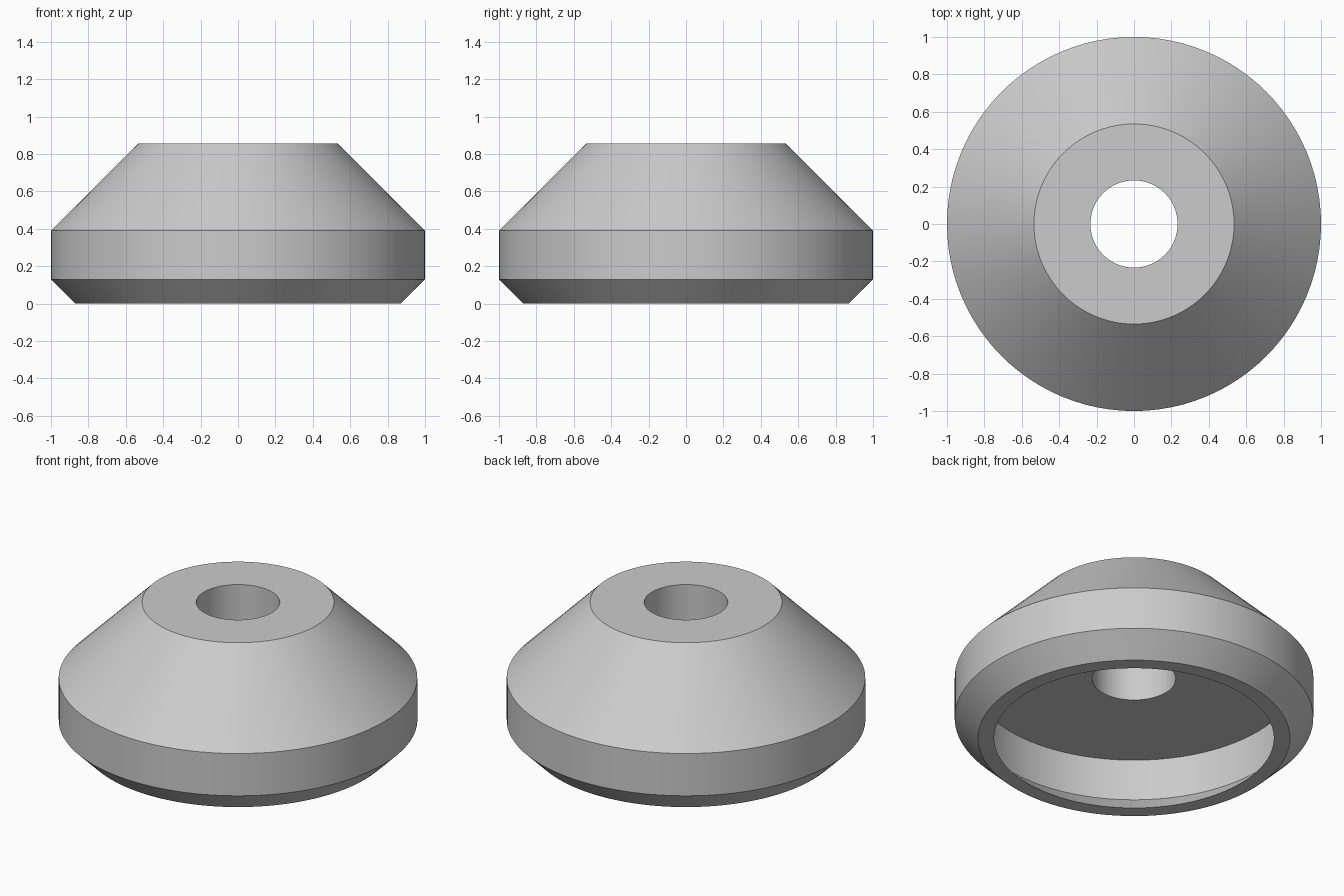
import bpy
import bmesh
import math

default = bpy.data.objects.get("Cube")
if default:
    bpy.data.objects.remove(default, do_unlink=True)

SEGMENTS = 96

# Plain grey material
grey = bpy.data.materials.new("plain_grey")
grey.use_nodes = True
color = (0.6, 0.6, 0.6, 1.0)
grey.diffuse_color = color
grey.node_tree.nodes["Principled BSDF"].inputs["Base Color"].default_value = color

# Closed cross-section as (radius, height): outer shell, bore, undercut recess
profile = [
    (0.87, 0.0), (1.0, 0.13), (1.0, 0.39), (0.535, 0.855),   # outside
    (0.233, 0.855), (0.233, 0.38),                           # bore
    (0.905, 0.38), (0.905, 0.125), (0.78, 0.0),              # recess
]


def revolve(name, points, material):
    """Sweep a closed profile around the z axis."""
    bm = bmesh.new()
    rings = []
    for i in range(SEGMENTS):
        a = 2 * math.pi * i / SEGMENTS
        rings.append([bm.verts.new((r * math.cos(a), r * math.sin(a), z))
                      for r, z in points])
    n = len(points)
    for i, ring in enumerate(rings):
        following = rings[(i + 1) % SEGMENTS]
        for j in range(n):
            k = (j + 1) % n
            bm.faces.new((ring[j], following[j], following[k], ring[k]))
    bmesh.ops.recalc_face_normals(bm, faces=bm.faces)
    mesh = bpy.data.meshes.new(name)
    bm.to_mesh(mesh)
    bm.free()
    mesh.materials.append(material)
    obj = bpy.data.objects.new(name, mesh)
    bpy.context.collection.objects.link(obj)
    return obj


# Hollow conical cap with a central hole
cap = revolve("conical_cap", profile, grey)
bpy.ops.object.select_all(action="DESELECT")
cap.select_set(True)
bpy.context.view_layer.objects.active = cap
bpy.ops.object.shade_smooth_by_angle(angle=math.radians(30))
